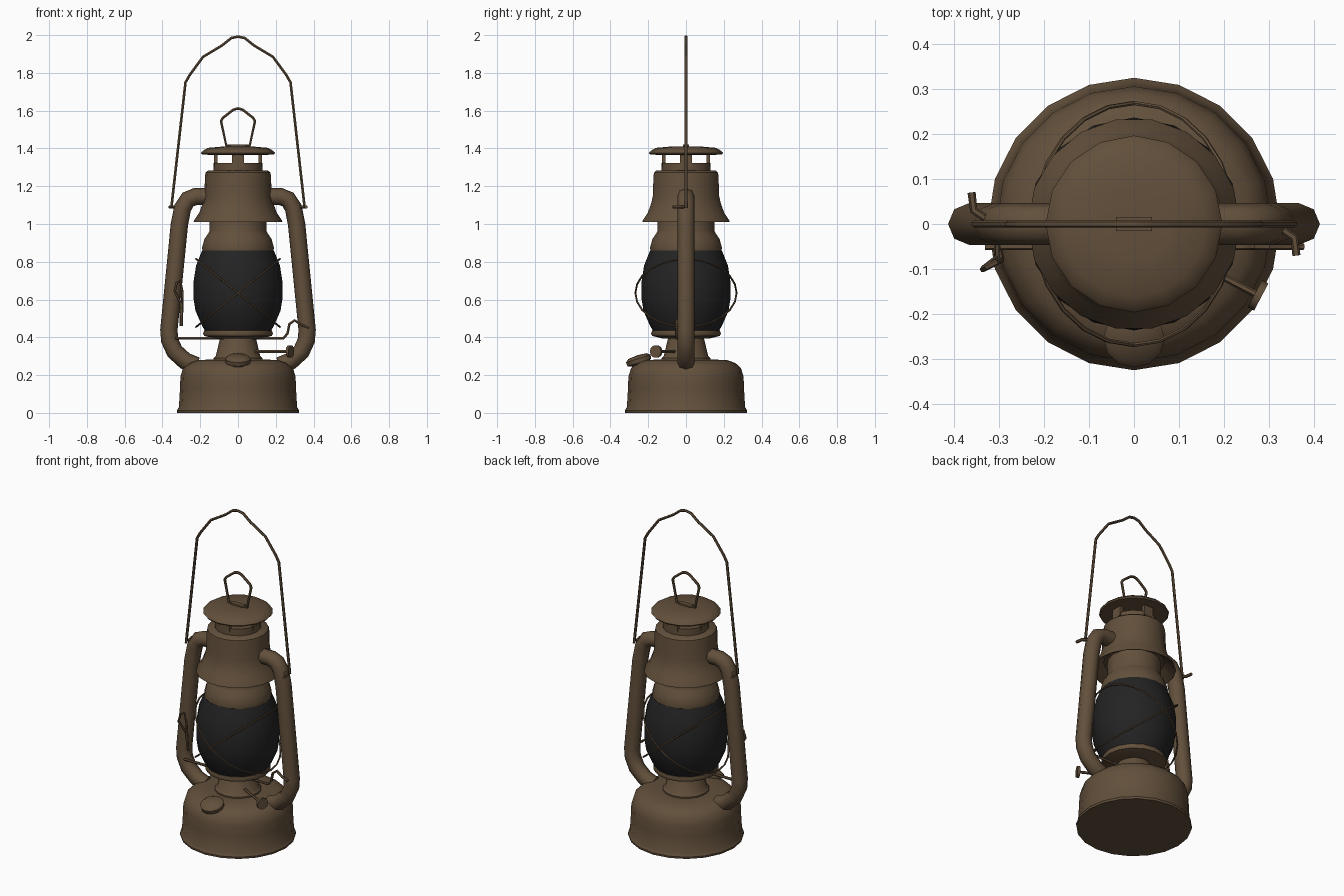
import bpy, math
from mathutils import Vector, Matrix

if "Cube" in bpy.data.objects:
    bpy.data.objects.remove(bpy.data.objects["Cube"])


def material(name, rgb):
    m = bpy.data.materials.new(name)
    m.diffuse_color = (*rgb, 1)
    m.use_nodes = True
    m.node_tree.nodes["Principled BSDF"].inputs["Base Color"].default_value = m.diffuse_color
    return m


BROWN = material("aged_brown_metal", (0.122, 0.079, 0.044))
DARK = material("dark_glass", (0.017, 0.017, 0.017))


def finish(name, mesh, mat, angle=40):
    ob = bpy.data.objects.new(name, mesh)
    bpy.context.collection.objects.link(ob)
    mesh.materials.clear()
    mesh.materials.append(mat)
    bpy.ops.object.select_all(action='DESELECT')
    ob.select_set(True)
    bpy.context.view_layer.objects.active = ob
    bpy.ops.object.shade_smooth_by_angle(angle=math.radians(angle))
    return ob


def lathe(name, profile, sides=20, mat=BROWN, place=None):
    """Revolve (radius, z) points, listed bottom to top on the outside."""
    verts, faces, rings = [], [], []
    for r, z in profile:
        start = len(verts)
        n = sides if r > 0 else 1
        for i in range(n):
            a = 2 * math.pi * i / sides
            verts.append((r * math.cos(a), r * math.sin(a), z))
        rings.append([start + i % n for i in range(sides)])
    for lo, hi in zip(rings, rings[1:]):
        for i in range(sides):
            j = (i + 1) % sides
            f = list(dict.fromkeys((lo[i], lo[j], hi[j], hi[i])))
            if len(f) > 2:
                faces.append(f)
    mesh = bpy.data.meshes.new(name)
    mesh.from_pydata(verts, [], faces)
    if place:
        mesh.transform(place)
    return finish(name, mesh, mat)


def wire(name, points, radius, closed=False, res=1):
    """Round rod along a path."""
    cu = bpy.data.curves.new(name, 'CURVE')
    cu.dimensions = '3D'
    cu.bevel_depth = radius
    cu.bevel_resolution = res
    cu.use_fill_caps = True
    sp = cu.splines.new('POLY')
    sp.points.add(len(points) - 1)
    for p, co in zip(sp.points, points):
        p.co = (*co, 1)
    sp.use_cyclic_u = closed
    tmp = bpy.data.objects.new(name + "_path", cu)
    bpy.context.collection.objects.link(tmp)
    bpy.context.view_layer.update()
    dg = bpy.context.evaluated_depsgraph_get()
    mesh = bpy.data.meshes.new_from_object(tmp.evaluated_get(dg))
    bpy.data.objects.remove(tmp)
    return finish(name, mesh, BROWN, 50)


def box(name, size, centre, turn=0):
    bpy.ops.mesh.primitive_cube_add(size=1)
    ob = bpy.context.object
    ob.name = name
    ob.data.transform(Matrix.Rotation(turn, 4, 'Z') @ Matrix.Translation(centre)
                      @ Matrix.Diagonal((*size, 1)))
    ob.data.materials.append(BROWN)
    return ob


# Fuel tank, burner and globe seat
lathe("fuel_tank", [(0, 0), (0.322, 0), (0.324, 0.012), (0.313, 0.03), (0.307, 0.13),
                    (0.305, 0.19), (0.292, 0.235), (0.262, 0.264), (0.215, 0.28),
                    (0.15, 0.282), (0, 0.282)])
lathe("burner_cone", [(0, 0.27), (0.13, 0.27), (0.13, 0.29), (0.118, 0.30), (0.095, 0.395),
                      (0.09, 0.41), (0, 0.41)], 16)
lathe("globe_seat", [(0, 0.395), (0.13, 0.395), (0.18, 0.408), (0.185, 0.42),
                     (0.18, 0.436), (0, 0.44)], 16)

# Glass globe and the chimney above it
lathe("globe", [(0, 0.43), (0.172, 0.43), (0.19, 0.46), (0.225, 0.54), (0.236, 0.61),
                (0.236, 0.69), (0.222, 0.78), (0.19, 0.86), (0, 0.86)], 16, DARK)
lathe("globe_collar", [(0, 0.855), (0.188, 0.855), (0.19, 0.875), (0.178, 0.92),
                       (0.158, 0.95), (0.15, 0.965), (0.15, 1.06), (0, 1.06)], 16)
lathe("hood", [(0, 1.06), (0.17, 1.06), (0.228, 1.012), (0.235, 1.01), (0.232, 1.02),
               (0.205, 1.06), (0.187, 1.11), (0.178, 1.15), (0.175, 1.25), (0.172, 1.272),
               (0.16, 1.282), (0, 1.284)], 18)
lathe("vent_ring", [(0, 1.275), (0.13, 1.275), (0.13, 1.324), (0, 1.324)], 16)

# Open vent posts and cap
for k in range(4):
    box("vent_post", (0.02, 0.065, 0.07), (0.118, 0, 1.34), k * math.pi / 2)
lathe("cap", [(0, 1.365), (0.13, 1.365), (0.19, 1.368), (0.196, 1.376), (0.188, 1.386),
              (0.16, 1.403), (0.08, 1.41), (0, 1.411)], 16)
box("cap_clip", (0.08, 0.03, 0.015), (0, 0, 1.413))
wire("cap_ring", [(-0.062, 0, 1.415), (-0.09, 0, 1.545), (-0.08, 0, 1.562), (-0.025, 0, 1.605),
                  (0, 0, 1.612), (0.025, 0, 1.605), (0.08, 0, 1.562), (0.09, 0, 1.545),
                  (0.062, 0, 1.415)], 0.008, closed=True)

# Side air tubes, with bail ears on alternating faces
for s, side in ((-1, "left"), (1, "right")):
    path = [(0.15, 1.145), (0.225, 1.145), (0.265, 1.13), (0.293, 1.085), (0.31, 1.0),
            (0.366, 0.44), (0.362, 0.385), (0.335, 0.325), (0.28, 0.275), (0.22, 0.25)]
    wire(side + "_air_tube", [(s * x, 0, z) for x, z in path], 0.046, res=2)
    wire(side + "_bail_ear", [(s * 0.31, 0, 1.09), (s * 0.355, -s * 0.03, 1.09),
                              (s * 0.36, -s * 0.07, 1.09)], 0.009)

# Carrying bail
half = [(0.353, 1.085), (0.278, 1.75), (0.255, 1.79), (0.185, 1.885), (0.085, 1.945),
        (0.035, 1.985), (0, 1.992)]
pts = [(-x, 0, z) for x, z in half] + [(x, 0, z) for x, z in reversed(half[:-1])]
wire("carrying_bail", pts, 0.008)

# Crossed guard wires around the globe
for s in (-1, 1):
    ring = [2 * math.pi * i / 24 for i in range(24)]
    wire("globe_guard", [(0.222 * math.cos(a), 0.268 * math.sin(a),
                          0.635 + s * 0.18 * math.cos(a)) for a in ring], 0.005, closed=True)

# Globe lifting lever: cross bar, right hook, left pull loop
wire("lift_bar", [(-0.33, -0.05, 0.395), (0.24, -0.05, 0.395), (0.262, -0.05, 0.42),
                  (0.272, -0.05, 0.47), (0.30, -0.05, 0.49), (0.335, -0.05, 0.465),
                  (0.375, -0.05, 0.45)], 0.008)
wire("pull_loop", [(-0.303, -0.05, 0.46), (-0.303, -0.075, 0.58), (-0.335, -0.10, 0.645),
                   (-0.325, -0.095, 0.69), (-0.305, -0.085, 0.70), (-0.295, -0.08, 0.64),
                   (-0.298, -0.06, 0.46)], 0.007)

# Wick knob on its shaft
a, b = Vector((0.06, -0.045, 0.325)), Vector((0.275, -0.158, 0.325))
wire("wick_shaft", [a, b], 0.008)
lathe("wick_knob", [(0, -0.008), (0.034, -0.008), (0.034, 0.008), (0, 0.008)], 10,
      place=Matrix.Translation(b) @ (b - a).to_track_quat('Z', 'Y').to_matrix().to_4x4())

# Tilted filler cap on the front shoulder
lathe("filler_cap", [(0, -0.06), (0.045, -0.06), (0.045, -0.02), (0.066, -0.012),
                     (0.068, 0.01), (0.05, 0.024), (0, 0.028)], 12,
      place=Matrix.Translation((0, -0.25, 0.278)) @ Matrix.Rotation(math.radians(18), 4, 'X'))
